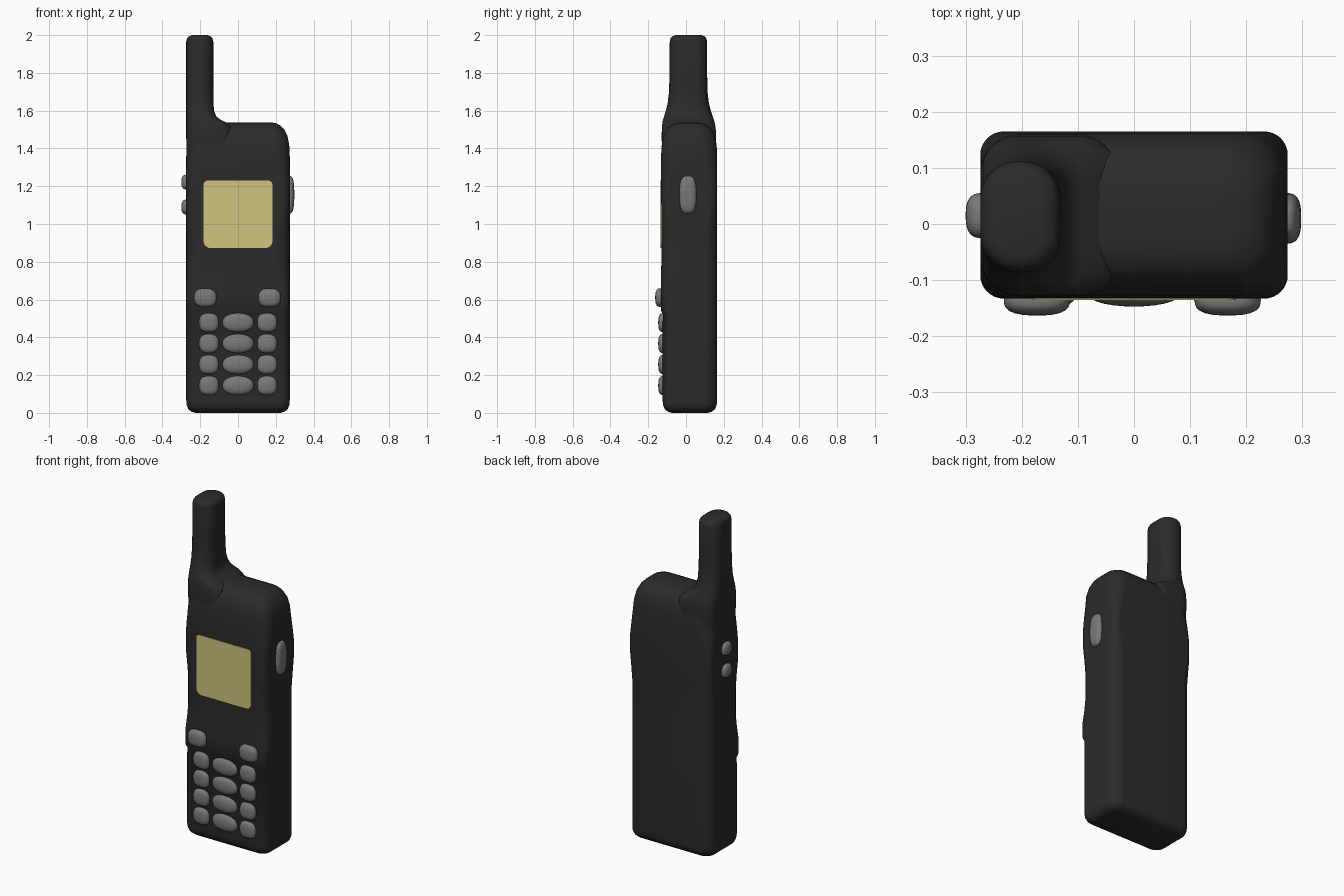
import bpy, bmesh, math
from mathutils import Vector


def material(name, rgb):
    m = bpy.data.materials.new(name)
    m.diffuse_color = (*rgb, 1)
    return m


BLACK = material("black_plastic", (0.024, 0.024, 0.024))
GREY = material("grey_rubber", (0.19, 0.19, 0.19))
YELLOW = material("yellow_screen", (0.63, 0.55, 0.21))


def finish(bm, name, mat, angle=40):
    bmesh.ops.recalc_face_normals(bm, faces=bm.faces)
    me = bpy.data.meshes.new(name)
    bm.to_mesh(me)
    bm.free()
    me.materials.append(mat)
    ob = bpy.data.objects.new(name, me)
    bpy.context.collection.objects.link(ob)
    bpy.ops.object.select_all(action='DESELECT')
    bpy.context.view_layer.objects.active = ob
    ob.select_set(True)
    bpy.ops.object.shade_smooth_by_angle(angle=math.radians(angle))
    return ob


def rounded_rect(a0, a1, b0, b1, r0, r1, seg=8):
    """Closed outline; r0 rounds the b0 corners and r1 the b1 corners."""
    pts = []
    for ca, cb, r, start in ((a1 - r1, b1 - r1, r1, 0), (a0 + r1, b1 - r1, r1, 90),
                             (a0 + r0, b0 + r0, r0, 180), (a1 - r0, b0 + r0, r0, 270)):
        for i in range(seg + 1):
            t = math.radians(start + 90 * i / seg)
            pts.append((ca + r * math.cos(t), cb + r * math.sin(t)))
    return pts


def loft(name, rings, mat, angle=40):
    bm = bmesh.new()
    loops = [[bm.verts.new(p) for p in ring] for ring in rings]
    n = len(loops[0])
    for a, b in zip(loops, loops[1:]):
        for i in range(n):
            j = (i + 1) % n
            bm.faces.new((a[i], a[j], b[j], b[i]))
    bm.faces.new(loops[0][::-1])
    bm.faces.new(loops[-1])
    return finish(bm, name, mat, angle)


# Body: rounded sections as (z, inset, front y, front radius, back radius)
BODY = [(0.0, 0.05, -0.124, 0.05, 0.05), (0.006, 0.028, -0.124, 0.05, 0.05),
        (0.02, 0.011, -0.124, 0.05, 0.06), (0.04, 0.003, -0.124, 0.05, 0.065),
        (0.065, 0, -0.124, 0.05, 0.07), (0.525, 0, -0.123, 0.05, 0.07),
        (0.542, 0, -0.133, 0.042, 0.07), (0.64, 0, -0.133, 0.042, 0.07),
        (0.70, 0, -0.132, 0.06, 0.07), (0.78, 0, -0.131, 0.075, 0.07),
        (0.94, 0, -0.131, 0.075, 0.07), (1.03, 0, -0.131, 0.06, 0.055),
        (1.10, 0, -0.131, 0.045, 0.042), (1.22, 0, -0.132, 0.045, 0.042),
        (1.29, 0, -0.133, 0.06, 0.06), (1.36, 0, -0.132, 0.075, 0.08),
        (1.42, 0.003, -0.131, 0.075, 0.085), (1.465, 0.012, -0.130, 0.075, 0.085),
        (1.50, 0.029, -0.130, 0.07, 0.08), (1.522, 0.05, -0.130, 0.06, 0.07),
        (1.534, 0.075, -0.130, 0.05, 0.05), (1.538, 0.1, -0.130, 0.03, 0.03)]
loft("body", [[(x, y, z) for x, y in rounded_rect(-0.274 + d, 0.274 - d, y0 + d, 0.165 - d, rf, rb)]
              for z, d, y0, rf, rb in BODY], BLACK)

# Antenna with a flared foot: (z, right x, front y, back y, inset)
ANTENNA = [(1.36, -0.04, -0.128, 0.160, 0.004), (1.45, -0.03, -0.129, 0.160, 0),
           (1.51, -0.03, -0.128, 0.157, 0), (1.537, -0.06, -0.125, 0.152, 0),
           (1.55, -0.09, -0.122, 0.148, 0), (1.57, -0.115, -0.116, 0.141, 0),
           (1.60, -0.127, -0.107, 0.131, 0), (1.64, -0.130, -0.097, 0.121, 0),
           (1.70, -0.131, -0.090, 0.114, 0), (1.80, -0.131, -0.087, 0.112, 0),
           (1.965, -0.131, -0.086, 0.112, 0), (1.982, -0.131, -0.086, 0.112, 0.004),
           (1.993, -0.131, -0.086, 0.112, 0.012), (2.0, -0.131, -0.086, 0.112, 0.03)]
loft("antenna", [[(x, y, z) for x, y in
                  rounded_rect(-0.274 + d, x1 - d, y0 + d, y1 - d, 0.068 - d, 0.068 - d)]
                 for z, x1, y0, y1, d in ANTENNA], BLACK)

# Screen plate
loft("screen", [[(x, y, z) for x, z in rounded_rect(-0.182, 0.182, 0.873, 1.23, 0.035, 0.022)]
                for y in (-0.127, -0.135)], YELLOW, 30)


def button(name, loc, half, power=2.7):
    """Soft pillow-shaped key: a sphere squared off by a power norm."""
    bm = bmesh.new()
    bmesh.ops.create_uvsphere(bm, u_segments=28, v_segments=16, radius=1)
    for v in bm.verts:
        k = sum(abs(c) ** power for c in v.co) ** (1 / power)
        v.co = Vector(loc) + Vector([c / k * h for c, h in zip(v.co, half)])
    return finish(bm, name, GREY, 80)


# Keypad: four rows, with wider keys in the middle
for row in range(4):
    z = 0.145 + 0.111 * row
    for col, label in ((-1, "left"), (0, "middle"), (1, "right")):
        w, p = (0.052, 2.7) if col else (0.083, 2.2)
        button(f"key_{label}_{row + 1}", (0.154 * col, -0.122, z), (w, 0.025, 0.05), p)

# Two larger function keys
for side, label in ((-1, "left"), (1, "right")):
    button(f"function_key_{label}", (0.17 * side - 0.003, -0.136, 0.61), (0.059, 0.027, 0.049))

# Side buttons
button("side_button_right", (0.271, 0.01, 1.155), (0.027, 0.045, 0.1), 2.9)
for i, z in enumerate((1.09, 1.222)):
    button(f"side_button_left_{i + 1}", (-0.272, 0.015, z), (0.028, 0.04, 0.039))
